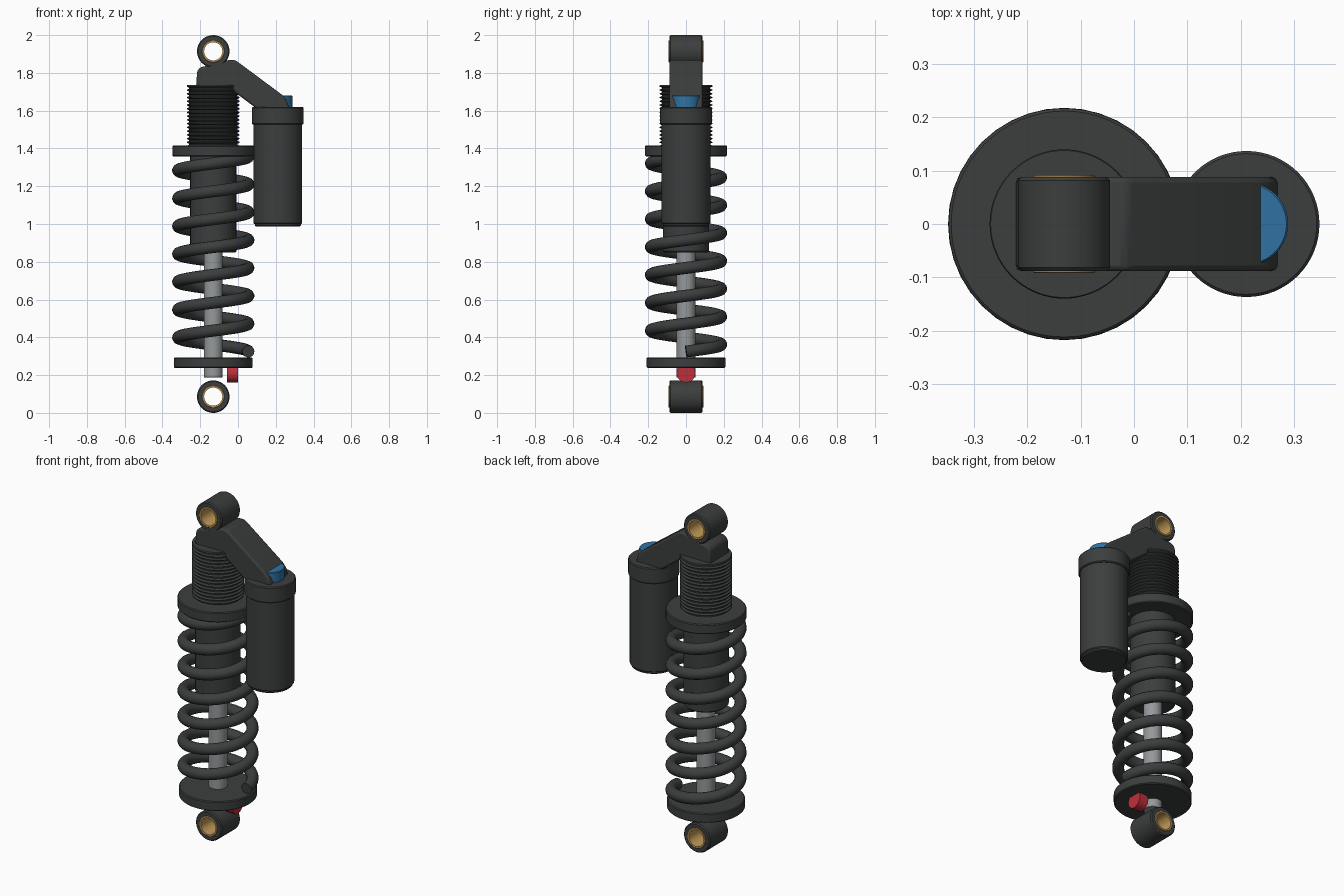
import bpy, bmesh
from math import sin, cos, pi, radians

if "Cube" in bpy.data.objects:
    bpy.data.objects.remove(bpy.data.objects["Cube"])

AX, RX = -0.131, 0.211   # damper axis and reservoir axis


def material(name, rgb):
    m = bpy.data.materials.new(name)
    m.diffuse_color = (*rgb, 1)
    m.use_nodes = True
    m.node_tree.nodes["Principled BSDF"].inputs["Base Color"].default_value = m.diffuse_color
    return m


DARK = material("dark_metal", (0.045, 0.048, 0.048))
STEEL = material("steel", (0.3, 0.32, 0.33))
GOLD = material("bronze", (0.55, 0.33, 0.1))
BLUE = material("blue_anodised", (0.03, 0.17, 0.36))
RED = material("red_anodised", (0.5, 0.03, 0.045))


def smooth(ob, angle=35):
    bpy.ops.object.select_all(action='DESELECT')
    ob.select_set(True)
    bpy.context.view_layer.objects.active = ob
    bpy.ops.object.shade_smooth_by_angle(angle=radians(angle))


def add_mesh(name, bm, mat, bevel=0, segments=2):
    bmesh.ops.recalc_face_normals(bm, faces=bm.faces)
    me = bpy.data.meshes.new(name)
    bm.to_mesh(me)
    bm.free()
    me.materials.append(mat)
    ob = bpy.data.objects.new(name, me)
    bpy.context.collection.objects.link(ob)
    smooth(ob)
    if bevel:
        mod = ob.modifiers.new("bevel", 'BEVEL')
        mod.width, mod.segments, mod.limit_method = bevel, segments, 'ANGLE'
    return ob


def lathe(name, profile, mat, loc, rot=(0, 0, 0), segs=64, tube=False):
    """Revolve (radius, height) points about z; tube closes the profile loop."""
    bm = bmesh.new()
    rings = [[bm.verts.new((r * cos(2 * pi * i / segs), r * sin(2 * pi * i / segs), z))
              for i in range(segs)] for r, z in profile]
    pairs = list(zip(rings, rings[1:] + rings[:1]))
    for a, b in pairs if tube else pairs[:-1]:
        for i in range(segs):
            j = (i + 1) % segs
            bm.faces.new((a[i], a[j], b[j], b[i]))
    if not tube:
        bm.faces.new(rings[0])
        bm.faces.new(rings[-1])
    ob = add_mesh(name, bm, mat)
    ob.location, ob.rotation_euler = loc, rot
    return ob


def disc(name, r, z0, z1, mat, x=AX, c=0.005, segs=64):
    """Cylinder with chamfered rims."""
    return lathe(name, [(r - c, z0), (r, z0 + c), (r, z1 - c), (r - c, z1)], mat, (x, 0, 0), segs=segs)


# eyelets with bronze bushings
for end, z in (("upper", 1.914), ("lower", 0.086)):
    for part, ri, ro, h, c, mat in (("eyelet", 0.058, 0.086, 0.088, 0.006, DARK),
                                    ("bushing", 0.048, 0.0585, 0.092, 0.002, GOLD)):
        lathe(f"{end}_{part}", [(ri, -h), (ro - c, -h), (ro, c - h), (ro, h - c), (ro - c, h), (ri, h)],
              mat, (AX, 0, z), (pi / 2, 0, 0), tube=True)

# threaded upper body
threads, z0, z1 = 17, 1.40, 1.736
step = (z1 - z0) / threads
prof = [(0.128, z0)]
for i in range(threads):
    z = z0 + i * step
    prof += [(0.128, z + 0.25 * step), (0.14, z + 0.55 * step), (0.14, z + 0.75 * step), (0.128, z + step)]
prof[-1] = (0.138, z1)
lathe("threaded_body", prof, DARK, (AX, 0, 0))

# damper body, shaft and spring seats
disc("damper_body", 0.122, 0.848, 1.42, DARK, c=0.008)
disc("shaft", 0.05, 0.187, 0.9, STEEL, c=0.002, segs=40)
disc("upper_spring_collar", 0.217, 1.358, 1.416, DARK)
disc("lower_spring_seat", 0.209, 0.238, 0.294, DARK)

# coil spring
turns, per = 7, 40
cu = bpy.data.curves.new("coil_spring", 'CURVE')
cu.dimensions, cu.bevel_depth, cu.bevel_resolution, cu.use_fill_caps = '3D', 0.032, 5, True
sp = cu.splines.new('POLY')
sp.points.add(turns * per)
for i, p in enumerate(sp.points):
    a = 2 * pi * i / per
    p.co = (AX + 0.186 * cos(a), 0.186 * sin(a), 0.325 + 0.1475 * i / per, 1)
spring = bpy.data.objects.new("coil_spring", cu)
bpy.context.collection.objects.link(spring)
bpy.ops.object.select_all(action='DESELECT')
spring.select_set(True)
bpy.context.view_layer.objects.active = spring
bpy.ops.object.convert(target='MESH')
spring = bpy.context.view_layer.objects.active
spring.data.materials.clear()
spring.data.materials.append(DARK)
smooth(spring, 40)

# bridge arm from damper head to reservoir
outline = [(-0.222, 1.725), (-0.216, 1.812), (-0.195, 1.832), (-0.13, 1.842), (-0.05, 1.868),
           (-0.015, 1.868), (0.01, 1.85), (0.235, 1.683), (0.258, 1.655), (0.272, 1.61),
           (0.10, 1.61), (-0.02, 1.70), (-0.03, 1.725)]
bm = bmesh.new()
face = bm.faces.new([bm.verts.new((x, -0.088, z)) for x, z in outline])
ext = bmesh.ops.extrude_face_region(bm, geom=[face])["geom"]
bmesh.ops.translate(bm, vec=(0, 0.176, 0), verts=[v for v in ext if isinstance(v, bmesh.types.BMVert)])
add_mesh("bridge_arm", bm, DARK, bevel=0.01)

# reservoir
disc("reservoir_body", 0.129, 1.0, 1.56, DARK, RX)
disc("reservoir_end_plug", 0.122, 0.987, 1.02, DARK, RX)
disc("reservoir_cap", 0.137, 1.527, 1.62, DARK, RX)

# adjuster knobs
disc("compression_knob", 0.078, 1.6, 1.68, BLUE, RX, c=0.003)
lathe("rebound_knob", [(0.05, -0.029), (0.05, 0.029)], RED, (-0.03, 0, 0.21), (0, pi / 2, 0), segs=12)
